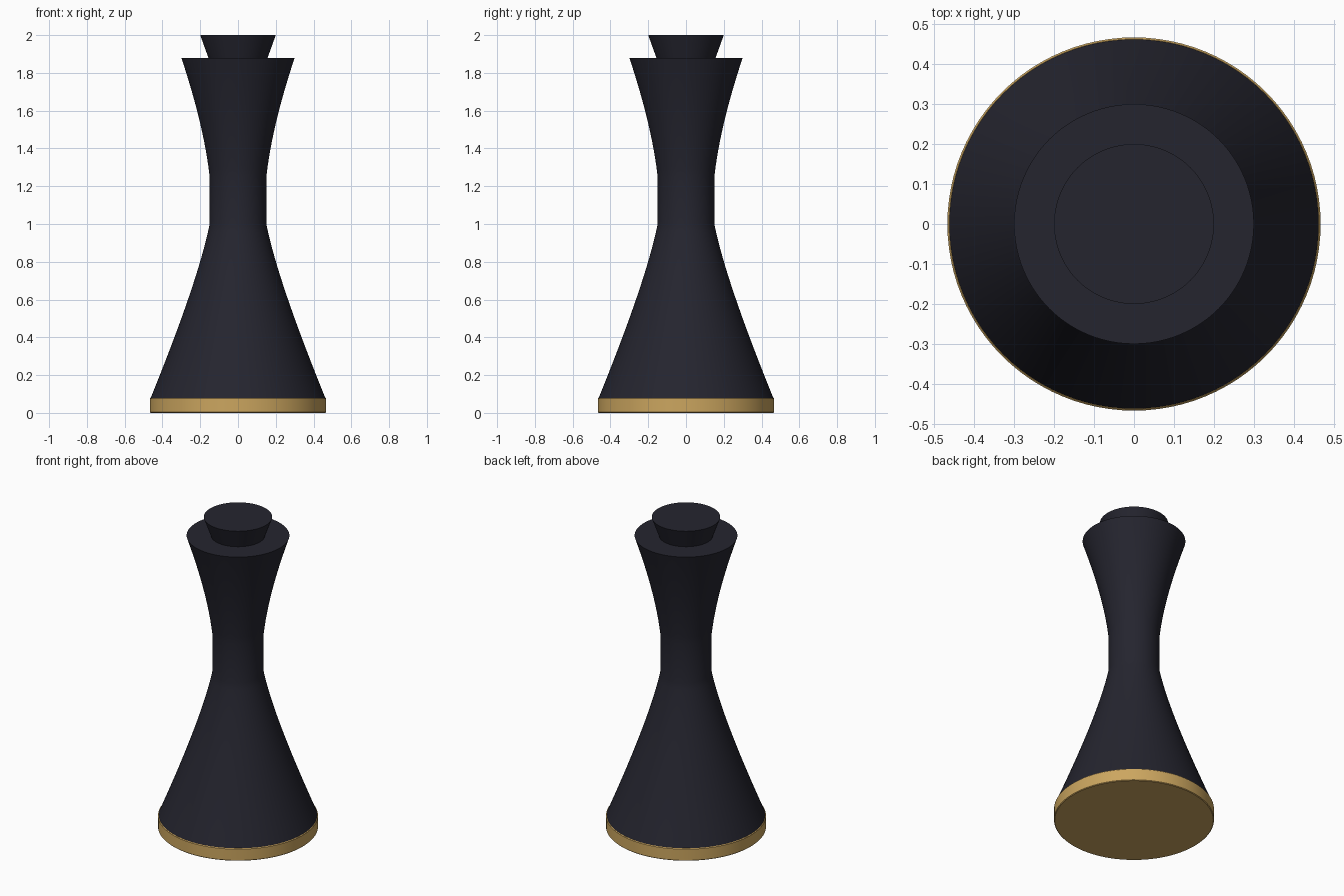
import bpy, bmesh, math

if "Cube" in bpy.data.objects:
    bpy.data.objects.remove(bpy.data.objects["Cube"])

SEGMENTS = 96


def material(name, color):
    m = bpy.data.materials.new(name)
    m.diffuse_color = (*color, 1.0)
    m.use_nodes = True
    m.node_tree.nodes["Principled BSDF"].inputs["Base Color"].default_value = m.diffuse_color
    return m


def bezier(p0, p1, p2, steps):
    """Quadratic curve in (radius, height)."""
    pts = []
    for i in range(steps + 1):
        t = i / steps
        a, b, c = (1 - t) ** 2, 2 * t * (1 - t), t * t
        pts.append((a * p0[0] + b * p1[0] + c * p2[0],
                    a * p0[1] + b * p1[1] + c * p2[1]))
    return pts


def lathe(name, profile, mat):
    """Closed solid of revolution from a bottom-to-top profile."""
    bm = bmesh.new()
    rings = []
    for r, z in profile:
        rings.append([bm.verts.new((r * math.cos(2 * math.pi * i / SEGMENTS),
                                    r * math.sin(2 * math.pi * i / SEGMENTS), z))
                      for i in range(SEGMENTS)])
    for low, high in zip(rings, rings[1:]):
        for i in range(SEGMENTS):
            j = (i + 1) % SEGMENTS
            bm.faces.new((low[i], low[j], high[j], high[i]))
    bm.faces.new(rings[0][::-1])
    bm.faces.new(rings[-1])
    mesh = bpy.data.meshes.new(name)
    bm.to_mesh(mesh)
    bm.free()
    mesh.materials.append(mat)
    obj = bpy.data.objects.new(name, mesh)
    bpy.context.collection.objects.link(obj)
    bpy.ops.object.select_all(action='DESELECT')
    obj.select_set(True)
    bpy.context.view_layer.objects.active = obj
    bpy.ops.object.shade_smooth_by_angle(angle=math.radians(30))
    return obj


black = material("blue_black", (0.018, 0.018, 0.028))
gold = material("gold", (0.60, 0.38, 0.115))

# Gold foot disc with a slightly softened rim
lathe("base_disc", [(0.463, 0.0), (0.467, 0.004), (0.467, 0.076), (0.463, 0.08)], gold)

# Flared skirt, straight neck and widening head in one turned body
skirt = bezier((0.462, 0.08), (0.21, 0.70), (0.15, 1.0), 16)
head = bezier((0.15, 1.25), (0.18, 1.52), (0.30, 1.88), 12)
lathe("body", skirt + head, black)

# Tapered stopper on top
lathe("stopper", [(0.155, 1.875), (0.20, 2.0)], black)
